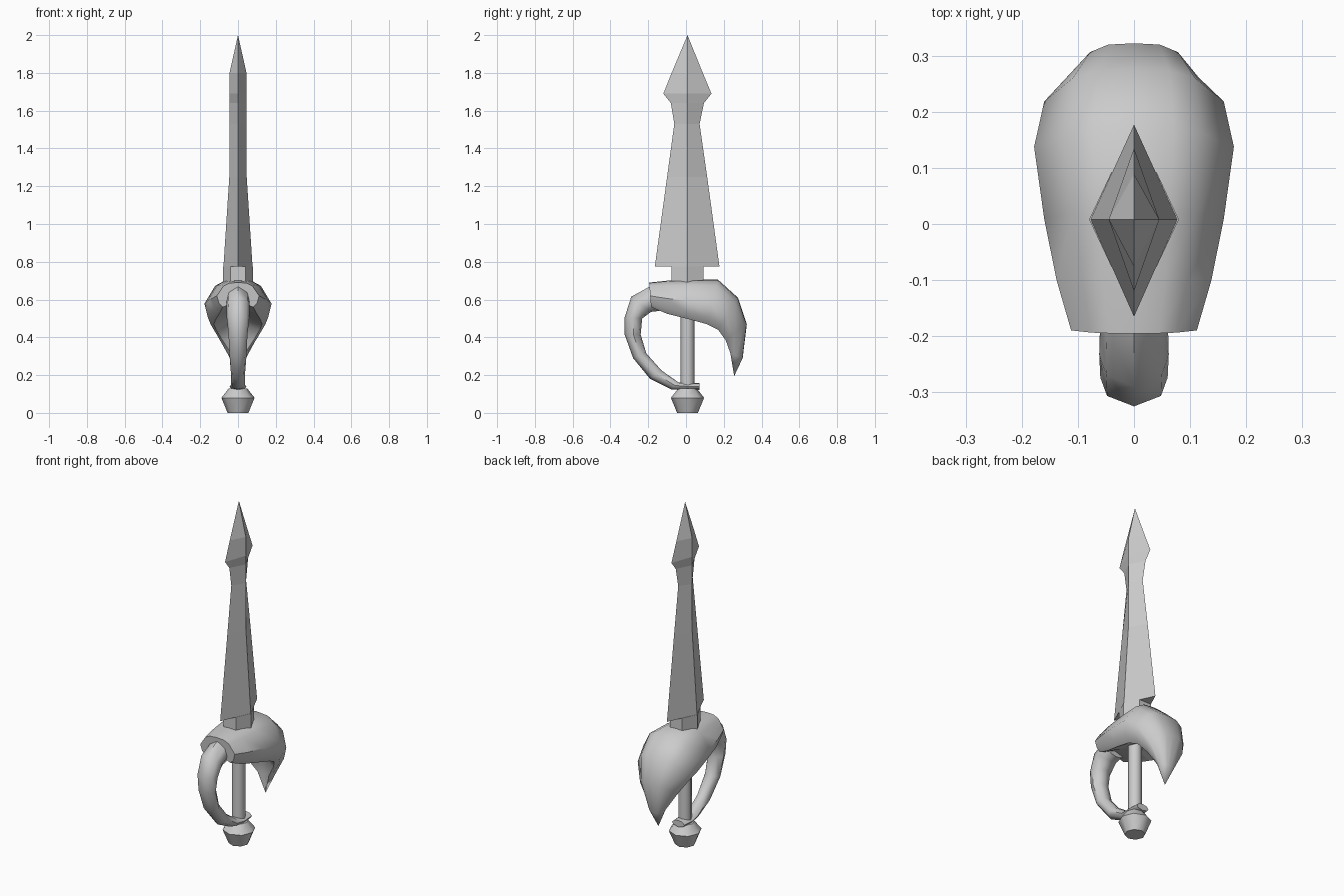
import bpy, bmesh, math

cube = bpy.data.objects.get("Cube")
if cube:
    bpy.data.objects.remove(cube, do_unlink=True)

grey = bpy.data.materials.new("plain grey")
grey.use_nodes = True
tone = (0.6, 0.6, 0.6, 1)
grey.diffuse_color = tone
grey.node_tree.nodes["Principled BSDF"].inputs["Base Color"].default_value = tone


def loft(name, rings, smooth=None):
    """Skin a list of equally long point rings and cap both ends."""
    bm = bmesh.new()
    loops = [[bm.verts.new(p) for p in ring] for ring in rings]
    n = len(loops[0])
    for a, b in zip(loops, loops[1:]):
        for i in range(n):
            j = (i + 1) % n
            bm.faces.new((a[i], a[j], b[j], b[i]))
    bm.faces.new(loops[0][::-1])
    bm.faces.new(loops[-1])
    bmesh.ops.remove_doubles(bm, verts=bm.verts[:], dist=0.0005)
    bmesh.ops.recalc_face_normals(bm, faces=bm.faces[:])
    mesh = bpy.data.meshes.new(name)
    bm.to_mesh(mesh)
    bm.free()
    mesh.materials.append(grey)
    obj = bpy.data.objects.new(name, mesh)
    bpy.context.collection.objects.link(obj)
    if smooth:
        bpy.ops.object.select_all(action='DESELECT')
        obj.select_set(True)
        bpy.context.view_layer.objects.active = obj
        bpy.ops.object.shade_smooth_by_angle(angle=math.radians(smooth))
    return obj


def swept_rings(stations, half):
    """Mirror a half section and fit it between outer and inner outline points."""
    section = half + [(-u, v) for u, v in half[-2:0:-1]]
    return [[(u * w, iy + (oy - iy) * v, iz + (oz - iz) * v) for u, v in section]
            for oy, oz, iy, iz, w in stations]


def round_rings(profile, sides, y):
    return [[(r * math.cos(math.tau * i / sides), y + r * math.sin(math.tau * i / sides), z)
             for i in range(sides)] for r, z in profile]


# Blade: diamond section with a flared spear point
MID = 0.008
blade = [(0.775, -0.165, 0.177, 0.077), (1.25, -0.1, 0.112, 0.046),
         (1.53, -0.062, 0.072, 0.045), (1.64, -0.08, 0.095, 0.045),
         (1.69, -0.12, 0.135, 0.045), (1.8, -0.076, 0.089, 0.045),
         (2.0, MID, MID, 0)]
loft("blade", [[(w, MID, z), (0, back, z), (-w, MID, z), (0, front, z)]
               for z, front, back, w in blade])

# Blade root: the same diamond with its edges cut away
root = [(0.08, 0), (0.04, 0.085), (-0.04, 0.085), (-0.08, 0), (-0.04, -0.085), (0.04, -0.085)]
loft("blade_root", [[(x, MID + y, z) for x, y in root] for z in (0.67, 0.775)])

# Hand guard: hollow-bellied shell curling down to a point at the back
shell = [(0, 1), (0.4, 0.98), (0.68, 0.86), (1, 0.46), (0.9, 0.16), (0.72, 0), (0, 0.25)]
guard = [(-0.195, 0.69, -0.185, 0.56, 0.112), (-0.10, 0.70, -0.10, 0.525, 0.138),
         (0.02, 0.705, 0.0, 0.50, 0.16), (0.17, 0.705, 0.11, 0.47, 0.178),
         (0.275, 0.61, 0.17, 0.44, 0.16), (0.322, 0.47, 0.21, 0.385, 0.115),
         (0.30, 0.29, 0.235, 0.315, 0.05), (0.255, 0.195, 0.255, 0.195, 0)]
loft("hand_guard", swept_rings(guard, shell), 45)

# Knuckle bow: tapering band from the guard down to the pommel
band = [(0, 1), (0.8, 0.8), (1, 0.45), (0.6, 0.08), (0, 0)]
bow = [(-0.19, 0.67, -0.14, 0.54, 0.06), (-0.29, 0.615, -0.185, 0.535, 0.062),
       (-0.325, 0.505, -0.232, 0.50, 0.06), (-0.325, 0.415, -0.24, 0.415, 0.05),
       (-0.28, 0.29, -0.21, 0.315, 0.045), (-0.19, 0.18, -0.13, 0.225, 0.037),
       (-0.08, 0.125, -0.04, 0.162, 0.036), (0.0, 0.12, 0.0, 0.158, 0.045),
       (0.072, 0.12, 0.072, 0.158, 0.04)]
loft("knuckle_bow", swept_rings(bow, band), 50)

# Grip and pommel
loft("grip", round_rings([(0.037, 0.1), (0.037, 0.62)], 8, MID), 50)
loft("pommel", round_rings([(0.055, 0), (0.088, 0.08), (0.05, 0.128)], 8, MID), 50)
